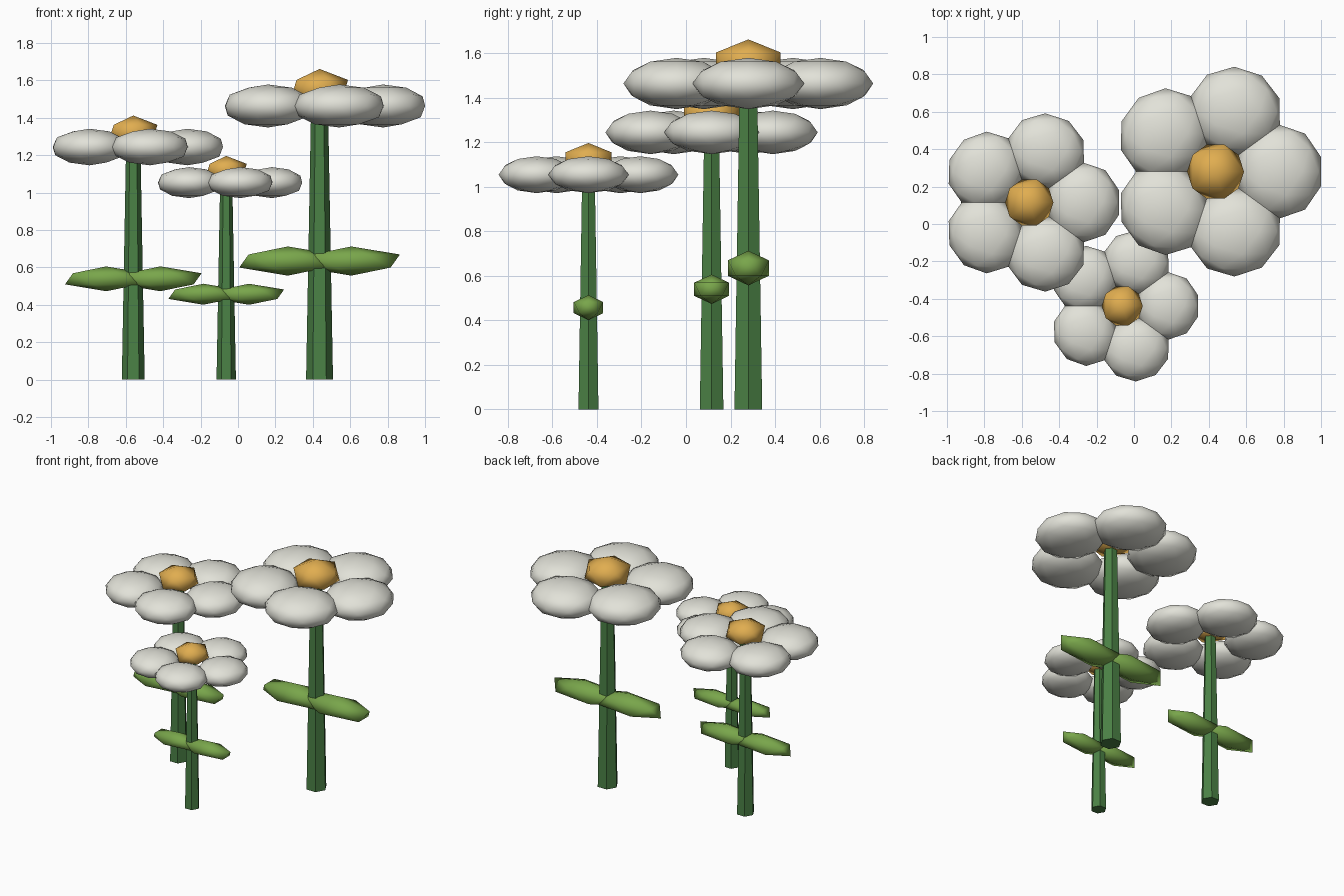
import bpy, math
from mathutils import Matrix, Vector

if "Cube" in bpy.data.objects:
    bpy.data.objects.remove(bpy.data.objects["Cube"])


def material(name, color):
    m = bpy.data.materials.new(name)
    m.diffuse_color = (*color, 1)
    m.use_nodes = True
    m.node_tree.nodes["Principled BSDF"].inputs["Base Color"].default_value = m.diffuse_color
    return m


GREEN = material("stem_green", (0.07, 0.22, 0.06))
LEAF = material("leaf_green", (0.19, 0.38, 0.07))
WHITE = material("petal_white", (0.76, 0.76, 0.69))
GOLD = material("centre_gold", (0.75, 0.42, 0.08))


def finish(obj, name, mat, matrix, smooth):
    obj.name = name
    obj.data.transform(matrix)
    obj.data.materials.append(mat)
    for p in obj.data.polygons:
        p.use_smooth = smooth
    return obj


def blob(name, mat, base, loc, size, subdiv, angle=0.0):
    # stretched icosphere, turned about z
    bpy.ops.mesh.primitive_ico_sphere_add(subdivisions=subdiv, radius=1)
    local = (Matrix.Translation(Vector(loc)) @ Matrix.Rotation(angle, 4, 'Z')
             @ Matrix.Diagonal((*size, 1)))
    return finish(bpy.context.object, name, mat, base @ local, True)


def flower(tag, x, y, scale):
    base = Matrix.Translation((x, y, 0)) @ Matrix.Scale(scale, 4)

    # tapered six-sided stem with corners on +x and -x
    height = 1.48
    bpy.ops.mesh.primitive_cone_add(vertices=6, radius1=0.072, radius2=0.045,
                                    depth=height)
    local = Matrix.Translation((0, 0, height / 2)) @ Matrix.Rotation(math.pi / 6, 4, 'Z')
    finish(bpy.context.object, tag + "_stem", GREEN, base @ local, False)

    # pair of leaves
    for side, sx in (("left", -1), ("right", 1)):
        blob(f"{tag}_leaf_{side}", LEAF, base, (sx * 0.17, 0, 0.634),
             (0.29, 0.108, 0.078), 1)

    # ring of five petals
    for i in range(5):
        a = i * math.tau / 5
        blob(f"{tag}_petal_{i + 1}", WHITE, base,
             (0.34 * math.cos(a), 0.34 * math.sin(a), 1.463),
             (0.236, 0.251, 0.115), 2, a)

    # faceted flower centre
    blob(tag + "_centre", GOLD, base, (0, 0, 1.555), (0.17, 0.17, 0.106), 1)


flower("tall_flower", 0.436, 0.28, 1.0)
flower("middle_flower", -0.56, 0.115, 0.85)
flower("short_flower", -0.063, -0.438, 0.72)
